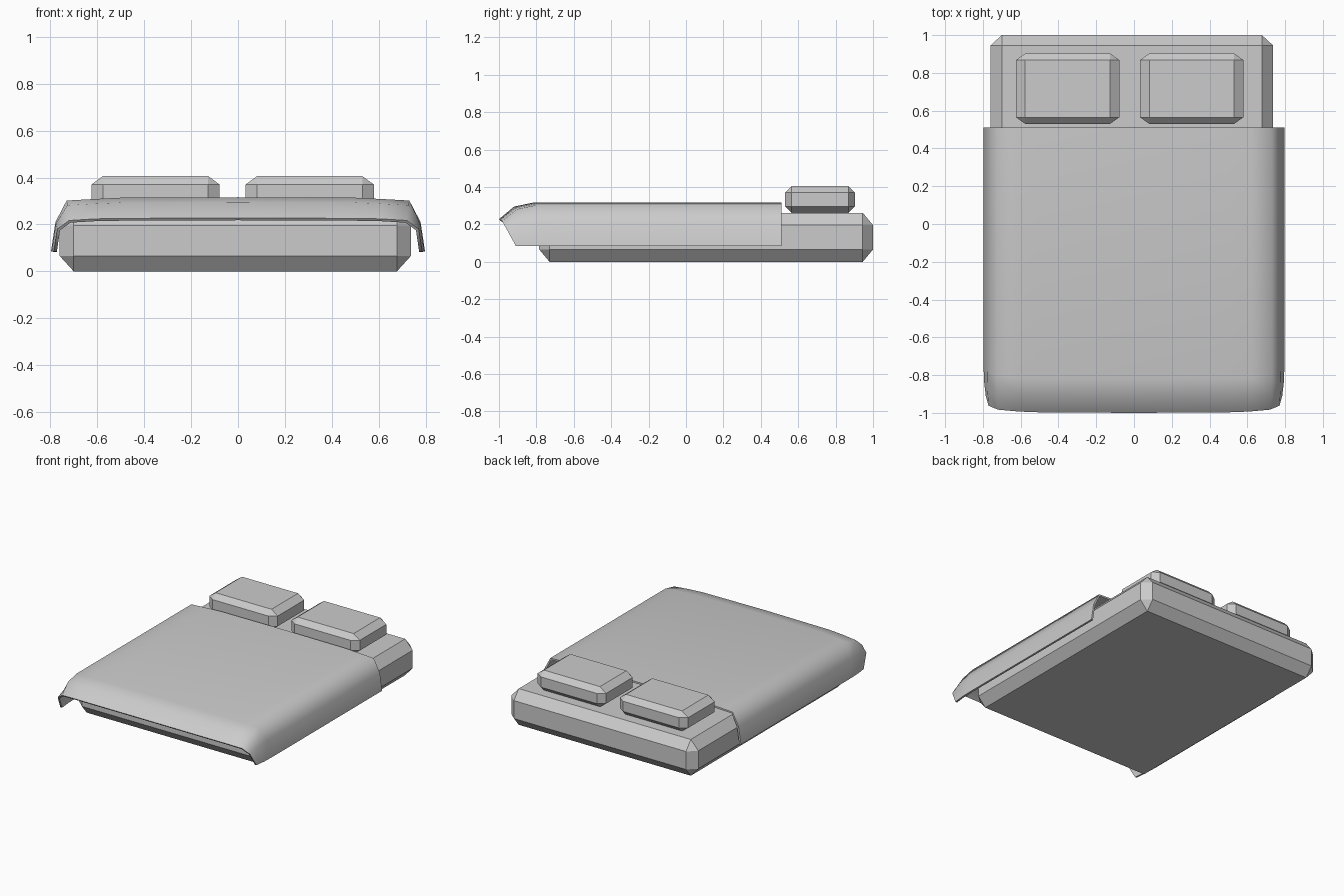
import bpy, bmesh

if "Cube" in bpy.data.objects:
    bpy.data.objects.remove(bpy.data.objects["Cube"])


def chamfered_box(name, lo, hi, c):
    """Box with every edge chamfered; c is the chamfer size along each axis."""
    size = [h - l for l, h in zip(lo, hi)]
    bm = bmesh.new()
    bmesh.ops.create_cube(bm, size=1)
    # bevel in chamfer units, then stretch to real size
    for v in bm.verts:
        for i in range(3):
            v.co[i] = (v.co[i] + 0.5) * size[i] / c[i]
    bmesh.ops.bevel(bm, geom=bm.edges[:], offset=1.0, segments=1, affect='EDGES')
    for v in bm.verts:
        for i in range(3):
            v.co[i] = lo[i] + v.co[i] * c[i]
    me = bpy.data.meshes.new(name)
    bm.to_mesh(me)
    bm.free()
    ob = bpy.data.objects.new(name, me)
    bpy.context.collection.objects.link(ob)
    return ob


# mattress and pillows
chamfered_box("mattress", (-0.76, -0.785, 0), (0.737, 1.0, 0.262), (0.06, 0.055, 0.066))
for name, x in (("left_pillow", -0.625), ("right_pillow", 0.032)):
    chamfered_box(name, (x, 0.53, 0.26), (x + 0.547, 0.903, 0.406), (0.049, 0.035, 0.036))

# blanket: half cross-section as (x, z, x at foot, y at foot, z at foot)
half = [(0, 0.316, 0, -1.0, 0.228),
        (0.5, 0.314, 0.5, -0.997, 0.226),
        (0.62, 0.308, 0.61, -0.993, 0.224),
        (0.73, 0.302, 0.72, -0.983, 0.217),
        (0.778, 0.21, 0.77, -0.962, 0.18),
        (0.797, 0.085, 0.785, -0.91, 0.085)]
section = [(-x, z, -xf, y, zf) for x, z, xf, y, zf in half[:0:-1]] + half

bm = bmesh.new()
rows = []
# rows from head to foot: (distance from foot edge, amount of droop)
for back, droop in ((None, 0), (0.18, 0), (0.08, 0.24), (0, 1)):
    rows.append([bm.verts.new((x + (xf - x) * droop,
                               0.51 if back is None else y + back,
                               z + (zf - z) * droop))
                 for x, z, xf, y, zf in section])
for a, b in zip(rows, rows[1:]):
    for i in range(len(a) - 1):
        bm.faces.new((a[i], b[i], b[i + 1], a[i + 1]))
me = bpy.data.meshes.new("blanket")
bm.to_mesh(me)
bm.free()
blanket = bpy.data.objects.new("blanket", me)
bpy.context.collection.objects.link(blanket)
solid = blanket.modifiers.new("thickness", 'SOLIDIFY')
solid.thickness = 0.013
solid.offset = -1
bpy.context.view_layer.objects.active = blanket
blanket.select_set(True)
bpy.ops.object.modifier_apply(modifier=solid.name)
bpy.ops.object.shade_smooth_by_angle(angle=1.2)
